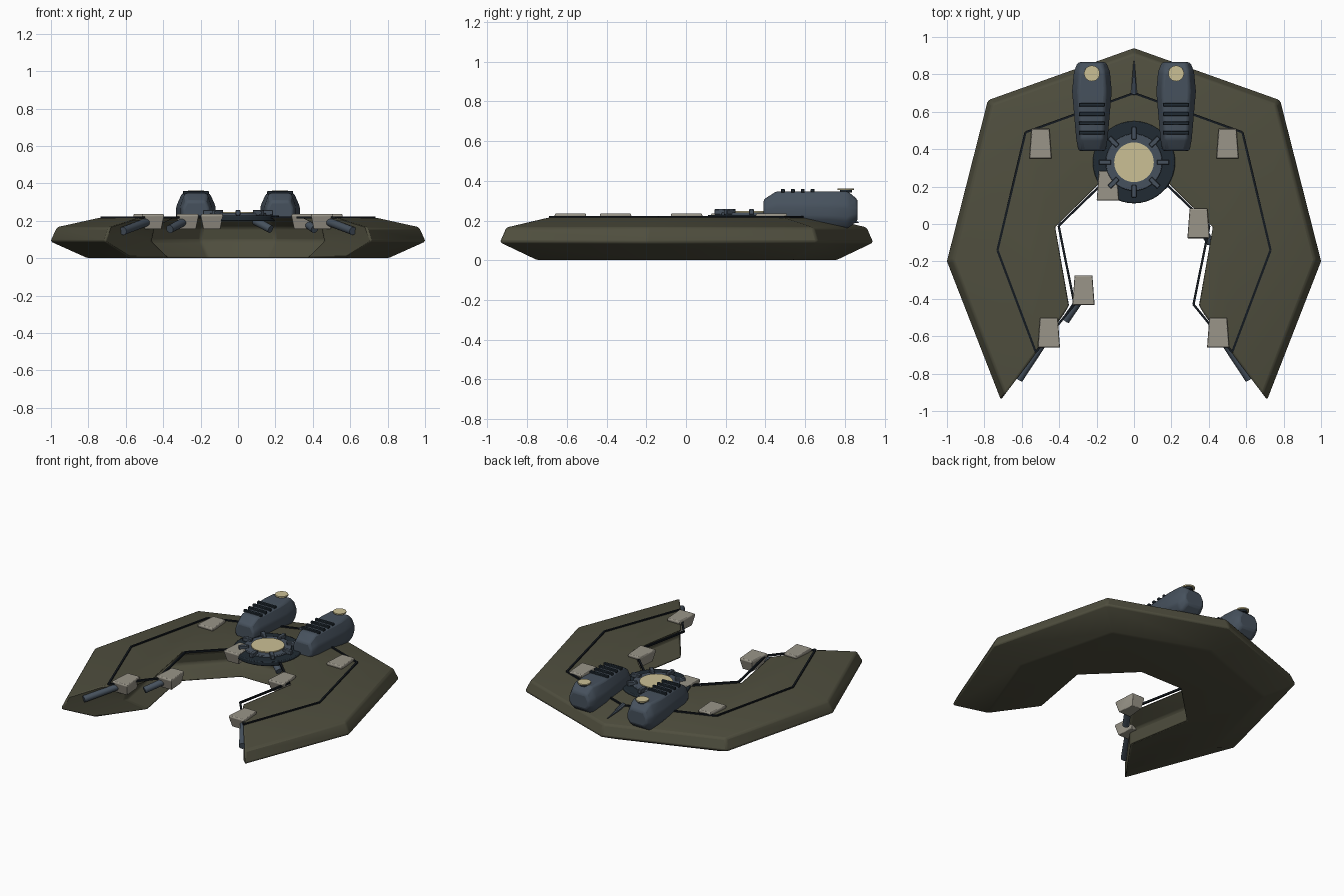
import bpy, bmesh, math
from mathutils import Vector

if "Cube" in bpy.data.objects:
    bpy.data.objects.remove(bpy.data.objects["Cube"])


def material(name, rgb):
    m = bpy.data.materials.new(name)
    m.diffuse_color = (*rgb, 1)
    m.use_nodes = True
    m.node_tree.nodes["Principled BSDF"].inputs["Base Color"].default_value = m.diffuse_color
    return m


OLIVE = material("olive_armour", (0.078, 0.076, 0.048))
STEEL = material("blue_steel", (0.062, 0.083, 0.11))
NAVY = material("dark_navy", (0.015, 0.024, 0.033))
BLACK = material("seam_black", (0.007, 0.010, 0.014))
CREAM = material("cream_glow", (0.60, 0.53, 0.30))
GREY = material("warm_grey", (0.32, 0.30, 0.25))


def finish(bm, name, mat, bevel=0, segments=2):
    bmesh.ops.recalc_face_normals(bm, faces=bm.faces)
    me = bpy.data.meshes.new(name)
    bm.to_mesh(me)
    bm.free()
    me.materials.append(mat)
    ob = bpy.data.objects.new(name, me)
    bpy.context.collection.objects.link(ob)
    if bevel:
        b = ob.modifiers.new("bevel", 'BEVEL')
        b.width, b.segments, b.limit_method = bevel, segments, 'ANGLE'
        b.angle_limit = math.radians(20)
    bpy.ops.object.select_all(action='DESELECT')
    ob.select_set(True)
    bpy.context.view_layer.objects.active = ob
    bpy.ops.object.shade_smooth_by_angle(angle=math.radians(35))
    return ob


def loft(name, rings, mat, bevel=0):
    """Skin a list of equal-length closed rings and cap both ends."""
    bm = bmesh.new()
    vs = [[bm.verts.new(p) for p in ring] for ring in rings]
    n = len(vs[0])
    for a, b in zip(vs, vs[1:]):
        for i in range(n):
            j = (i + 1) % n
            bm.faces.new((a[i], a[j], b[j], b[i]))
    bm.faces.new(vs[0])
    bm.faces.new(vs[-1])
    return finish(bm, name, mat, bevel)


def rod(name, p, q, r, mat, sides=12, r2=None):
    p, q = Vector(p), Vector(q)
    rot = (q - p).to_track_quat('Z', 'Y')

    def ring(c, rad):
        return [c + rot @ Vector((rad * math.cos(t), rad * math.sin(t), 0))
                for t in (2 * math.pi * (i + 0.5) / sides for i in range(sides))]
    return loft(name, [ring(p, r), ring(q, r if r2 is None else r2)], mat)


def disc(name, x, y, z0, z1, r, mat, sides=40, bevel=0):
    ring = [(x + r * math.cos(2 * math.pi * i / sides),
             y + r * math.sin(2 * math.pi * i / sides)) for i in range(sides)]
    return loft(name, [[(a, b, z) for a, b in ring] for z in (z0, z1)], mat, bevel)


def box(name, c, size, mat, angle=0):
    bm = bmesh.new()
    bmesh.ops.create_cube(bm, size=1)
    bmesh.ops.scale(bm, vec=size, verts=bm.verts)
    ob = finish(bm, name, mat, 0.003, 1)
    ob.location = c
    ob.rotation_euler.z = angle
    return ob


# Horseshoe hull: one mirrored outline, scaled at each height
half = [(0.785, 0.665), (1.005, -0.2), (0.715, -0.945),
        (0.46, -0.59), (0.56, -0.025), (0.20, 0.33)]
outline = [(0, 0.945)] + half + [(-x, y) for x, y in reversed(half)]
profile = [(0, 0.80), (0.09, 1.0), (0.165, 0.965), (0.215, 0.74)]
loft("hull", [[(x * s, y * s, z) for x, y in outline] for z, s in profile],
     OLIVE, 0.012)

# Dark seam running around the top deck
seam = [(0, 0.70), (0.58, 0.49), (0.73, -0.14), (0.525, -0.685),
        (0.318, -0.43), (0.403, -0.01), (0.15, 0.235)]
for m in (1, -1):
    for i, (a, b) in enumerate(zip(seam, seam[1:])):
        rod(f"deck_seam_{i}", (m * a[0], a[1], 0.217), (m * b[0], b[1], 0.217),
            0.0085, BLACK, 4)

# Turret hub
HX, HY = 0, 0.33
disc("turret_base", HX, HY, 0.198, 0.229, 0.22, NAVY, bevel=0.006)
disc("turret_ring", HX, HY, 0.225, 0.24, 0.152, STEEL, bevel=0.004)
disc("turret_lens", HX, HY, 0.235, 0.247, 0.106, CREAM)
for k in range(8):
    t = k * math.pi / 4
    box("turret_clamp", (HX + 0.155 * math.cos(t), HY + 0.155 * math.sin(t), 0.243),
        (0.065, 0.026, 0.028), STEEL, t)

# Engine pods with vents and round caps
stations = [(0.39, 0.072, 0.20, 0.305), (0.455, 0.084, 0.175, 0.347),
            (0.71, 0.106, 0.17, 0.347), (0.815, 0.096, 0.16, 0.347),
            (0.865, 0.076, 0.20, 0.305)]
for m in (1, -1):
    cx = m * 0.225
    rings = []
    for y, w, lo, hi in stations:
        h = hi - lo
        right = [(w * 0.7, lo), (w, lo + h * 0.25), (w, lo + h * 0.6), (w * 0.7, hi)]
        ring = right + [(-a, z) for a, z in reversed(right)]
        rings.append([(cx + a, y, z) for a, z in ring])
    loft("engine_pod", rings, STEEL, 0.012)
    for k in range(4):
        box("engine_vent", (cx, 0.488 + 0.05 * k, 0.35), (0.14, 0.02, 0.018), NAVY)
    disc("engine_cap_stem", cx, 0.805, 0.34, 0.355, 0.03, NAVY, 20)
    disc("engine_cap", cx, 0.805, 0.353, 0.362, 0.042, CREAM, 24)

# Spine spike between the pods
rod("spine_spike", (0, 0.69, 0.215), (0, 0.87, 0.19), 0.018, STEEL, 8, 0.003)

# Grey deck blocks, wider at the top and toward the front
blocks = [(-0.5, 0.43), (0.5, 0.43), (-0.14, 0.205), (0.345, 0.003),
          (-0.27, -0.355), (-0.455, -0.582), (0.45, -0.582)]
for x, y in blocks:
    rings = []
    for z, s in ((0.155, 0.76), (0.226, 1.0), (0.236, 0.94)):
        rings.append([(x + a * s, y + b * s, z) for a, b in
                      ((-0.06, -0.08), (0.06, -0.08), (0.048, 0.08), (-0.048, 0.08))])
    loft("deck_block", rings, GREY, 0.003)

# Gun barrels pointing forward, outward and slightly down
barrels = [((-0.47, -0.61, 0.20), (-0.615, -0.83, 0.145)),
           ((0.47, -0.61, 0.20), (0.615, -0.83, 0.145)),
           ((-0.28, -0.39, 0.20), (-0.365, -0.515, 0.155)),
           ((0.345, 0.0, 0.20), (0.41, -0.10, 0.155)),
           ((0.09, 0.26, 0.20), (0.175, 0.205, 0.155))]
for p, q in barrels:
    rod("gun_barrel", p, q, 0.022, STEEL, 14)
